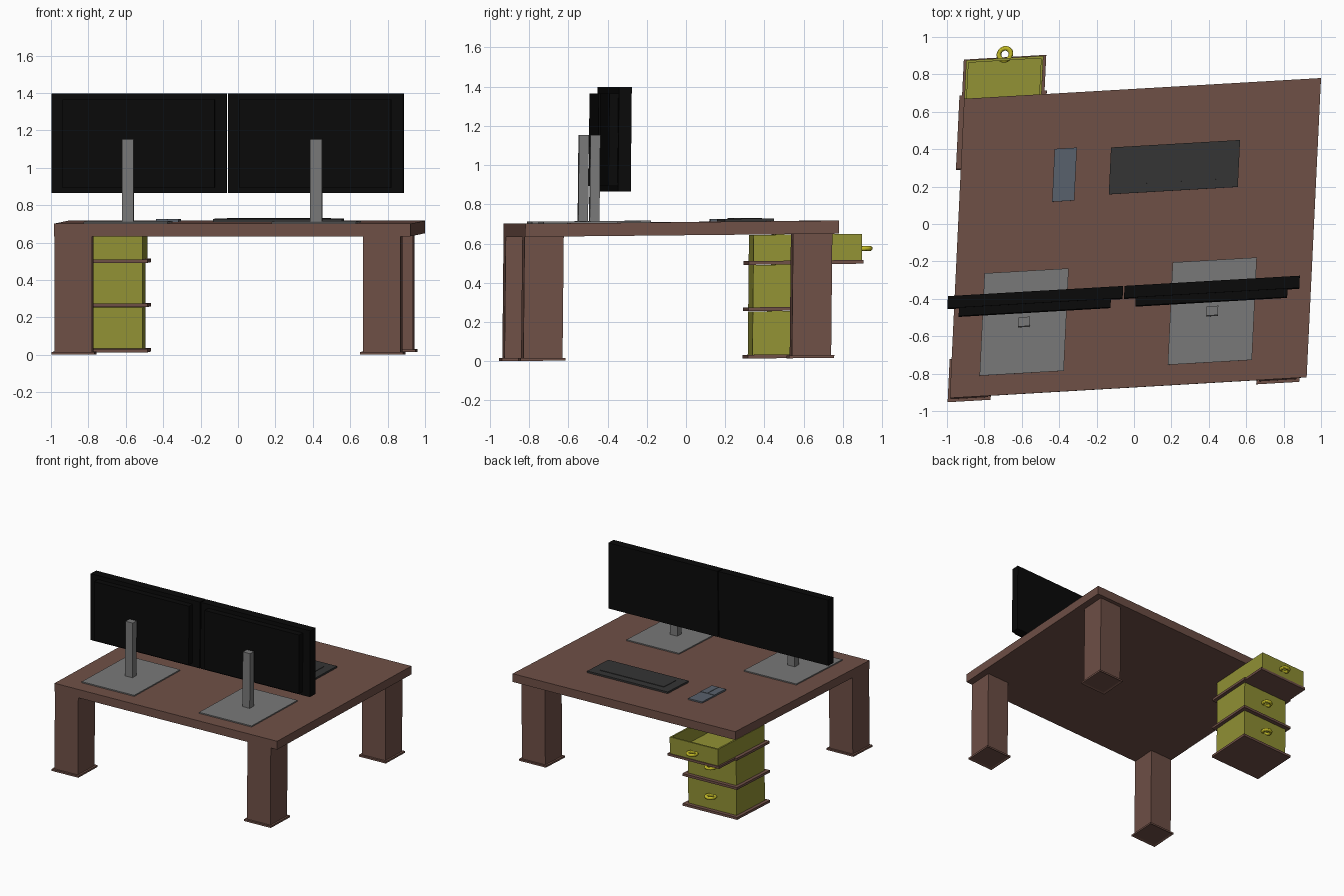
import bpy, bmesh
from mathutils import Matrix

if "Cube" in bpy.data.objects:
    bpy.data.objects.remove(bpy.data.objects["Cube"])

# The whole desk is slightly sheared and tilted; every mesh goes through this matrix
SKEW = Matrix(((1, 0.048, 0, 0.0075),
               (0.058, 1, 0.01, -0.082),
               (0, 0.01, 1, 0.009),
               (0, 0, 0, 1)))


def material(name, r, g, b):
    m = bpy.data.materials.new(name)
    m.diffuse_color = (r, g, b, 1)
    m.use_nodes = True
    m.node_tree.nodes["Principled BSDF"].inputs["Base Color"].default_value = m.diffuse_color
    return m


WOOD = material("wood", 0.16, 0.08, 0.062)
OLIVE = material("olive", 0.29, 0.29, 0.035)
YELLOW = material("yellow", 0.55, 0.5, 0.02)
BLACK = material("black", 0.003, 0.003, 0.003)
CHARCOAL = material("charcoal", 0.035, 0.035, 0.035)
SLATE = material("slate", 0.1, 0.12, 0.15)
GREY = material("grey", 0.19, 0.19, 0.19)


def box(name, x, y, z, mat, open_top=0, recess=0):
    """Box from (min, max) ranges; optional hollow tray or recessed underside."""
    bm = bmesh.new()
    bmesh.ops.create_cube(bm, size=1)
    for v in bm.verts:
        v.co = [r[0] if c < 0 else r[1] for c, r in zip(v.co, (x, y, z))]
    bm.normal_update()
    if open_top:
        top = [f for f in bm.faces if f.normal.z > 0.9]
        bmesh.ops.delete(bm, geom=top, context='FACES')
    if recess:
        under = [f for f in bm.faces if f.normal.z < -0.9]
        bmesh.ops.inset_region(bm, faces=under, thickness=recess)
        bmesh.ops.translate(bm, verts=list(under[0].verts), vec=(0, 0, 0.006))
    bm.transform(SKEW)
    me = bpy.data.meshes.new(name)
    bm.to_mesh(me)
    bm.free()
    me.materials.append(mat)
    ob = bpy.data.objects.new(name, me)
    bpy.context.collection.objects.link(ob)
    if open_top:
        s = ob.modifiers.new("walls", 'SOLIDIFY')
        s.thickness = open_top
        s.offset = -1
    return ob


def handle(name, y, z):
    bpy.ops.mesh.primitive_torus_add(major_radius=0.032, minor_radius=0.0125,
                                     major_segments=32, minor_segments=12,
                                     location=(0, 0, 0))
    ob = bpy.context.object
    ob.name = name
    ob.data.transform(SKEW @ Matrix.Translation((-0.747, y + 0.021, z)))
    ob.data.materials.append(YELLOW)
    bpy.ops.object.shade_smooth_by_angle()


# Tabletop
box("tabletop", (-0.954, 0.954), (-0.80, 0.80), (0.633, 0.70), WOOD)

# Three legs with flared foot plates
for name, x, y in (("front_left", -0.95, -0.80),
                   ("front_right", 0.70, -0.80),
                   ("back_right", 0.70, 0.57)):
    box(name + "_leg", (x, x + 0.2), (y, y + 0.2), (0.008, 0.633), WOOD)
    box(name + "_foot", (x - 0.015, x + 0.215), (y - 0.015, y + 0.215),
        (0, 0.014), WOOD, recess=0.02)

# Drawer stack in the fourth corner
BX = (-0.953, -0.54)
for i, (z0, z1) in enumerate(((0.018, 0.24), (0.26, 0.477)), 1):
    box(f"drawer_{i}", BX, (0.452, 0.79), (z0, z1), OLIVE)
    handle(f"drawer_handle_{i}", 0.79, (z0 + z1) / 2)
for i, z in enumerate((0, 0.242, 0.478), 1):
    box(f"drawer_shelf_{i}", (-0.98, -0.513), (0.427, 0.82), (z, z + 0.019), WOOD)

# Pulled-out top drawer
box("open_drawer_shelf", (-0.966, -0.525), (0.81, 1.012), (0.478, 0.497), WOOD)
box("open_drawer", BX, (0.452, 1.006), (0.497, 0.63), OLIVE, open_top=0.018)
handle("open_drawer_handle", 1.006, 0.555)

# Two monitors on stands
for side, stand_x, panel_x in (("left", -0.575, -0.5215), ("right", 0.431, 0.423)):
    box(side + "_stand_base", (stand_x - 0.225, stand_x + 0.225),
        (-0.69, -0.142), (0.70, 0.709), GREY)
    box(side + "_stand_post", (stand_x - 0.031, stand_x + 0.031),
        (-0.443, -0.393), (0.709, 1.148), GREY)
    box(side + "_monitor", (panel_x - 0.4685, panel_x + 0.4685),
        (-0.325, -0.26), (0.86, 1.392), BLACK)
    box(side + "_monitor_back", (panel_x - 0.406, panel_x + 0.406),
        (-0.37, -0.325), (0.888, 1.36), BLACK)

# Keyboard
box("keyboard", (-0.154, 0.536), (0.242, 0.493), (0.70, 0.714), CHARCOAL)
box("keyboard_keys", (-0.081, 0.469), (0.29, 0.435), (0.714, 0.718), CHARCOAL)

# Mouse with two buttons
box("mouse", (-0.456, -0.337), (0.22, 0.503), (0.70, 0.711), SLATE)
for name, x0, x1 in (("left", -0.456, -0.399), ("right", -0.394, -0.337)):
    box(name + "_mouse_button", (x0, x1), (0.22, 0.355), (0.711, 0.714), SLATE)
